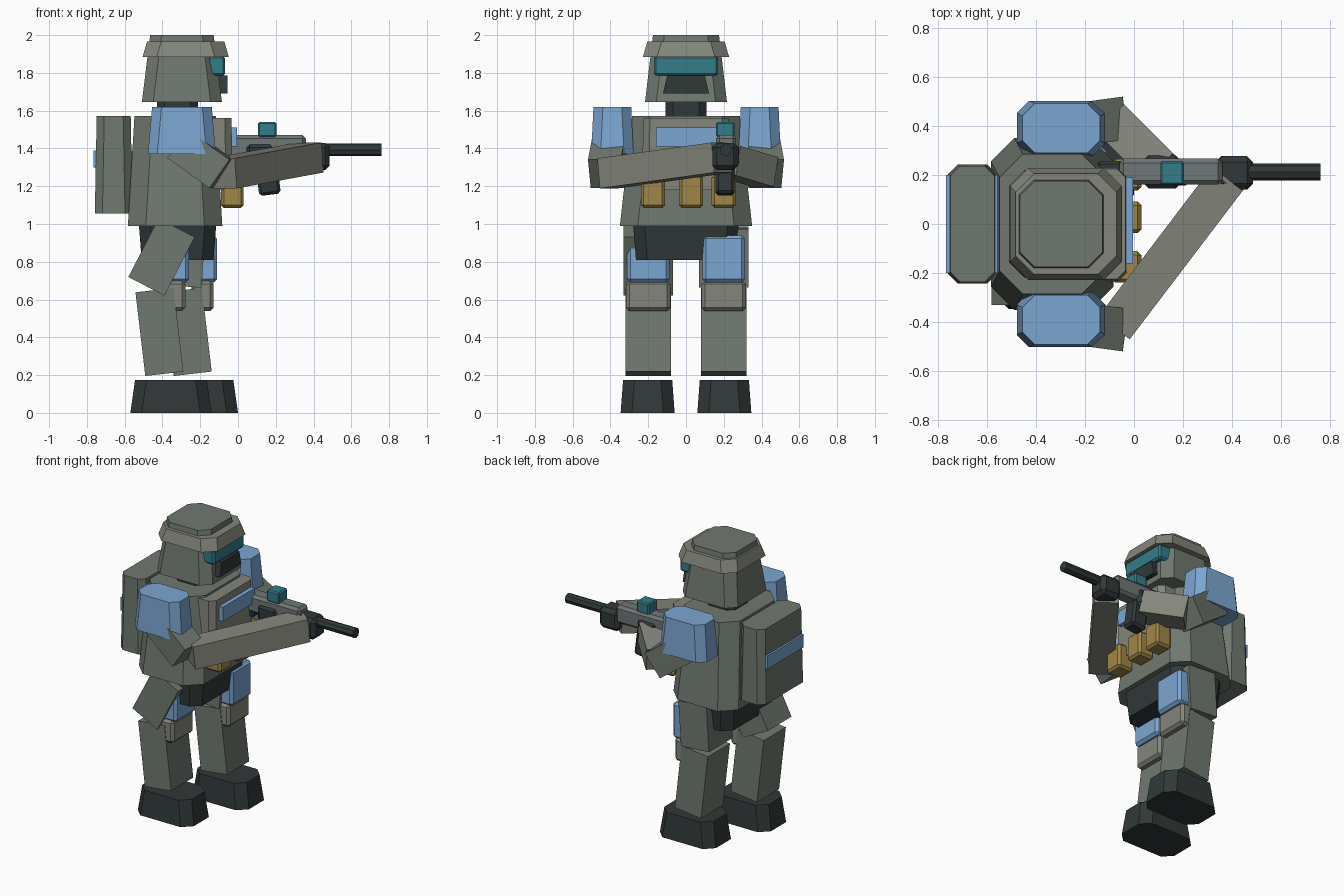
import bpy, bmesh
from mathutils import Vector

if "Cube" in bpy.data.objects:
    bpy.data.objects.remove(bpy.data.objects["Cube"])

COLOURS = {
    "grey": (0.16, 0.19, 0.16), "light": (0.23, 0.24, 0.20), "dark": (0.03, 0.04, 0.04),
    "blue": (0.20, 0.38, 0.64), "teal": (0.035, 0.20, 0.25), "amber": (0.35, 0.24, 0.065),
    "metal": (0.16, 0.18, 0.18),
}
MATS = {}
for key, rgb in COLOURS.items():
    MATS[key] = bpy.data.materials.new(key)
    MATS[key].diffuse_color = (*rgb, 1)


def loft(name, rings, colour):
    """Closed solid through rings of equal point count."""
    bm = bmesh.new()
    loops = [[bm.verts.new(p) for p in ring] for ring in rings]
    n = len(loops[0])
    for a, b in zip(loops, loops[1:]):
        for i in range(n):
            j = (i + 1) % n
            bm.faces.new((a[i], a[j], b[j], b[i]))
    bm.faces.new(loops[0][::-1])
    bm.faces.new(loops[-1])
    bmesh.ops.recalc_face_normals(bm, faces=bm.faces)
    me = bpy.data.meshes.new(name)
    bm.to_mesh(me)
    bm.free()
    ob = bpy.data.objects.new(name, me)
    me.materials.append(MATS[colour])
    bpy.context.collection.objects.link(ob)
    return ob


def octagon(cx, cy, hx, hy, z, c):
    """Rectangle with chamfered corners at height z."""
    pts = [(hx, hy - c), (hx - c, hy), (c - hx, hy), (-hx, hy - c),
           (-hx, c - hy), (c - hx, -hy), (hx - c, -hy), (hx, c - hy)]
    return [(cx + x, cy + y, z) for x, y in pts]


def block(name, cx, cy, z0, z1, low, high, c, colour):
    """Tapered chamfered block; low and high are half sizes in x and y."""
    return loft(name, [octagon(cx, cy, *low, z0, c), octagon(cx, cy, *high, z1, c)], colour)


def box(name, xs, ys, zs, colour, bevel=0.012):
    rings = [[(xs[0], ys[0], z), (xs[1], ys[0], z), (xs[1], ys[1], z), (xs[0], ys[1], z)] for z in zs]
    ob = loft(name, rings, colour)
    if bevel:
        mod = ob.modifiers.new("bevel", "BEVEL")
        mod.width = bevel
        mod.segments = 1
    return ob


def limb(name, a, b, width, height, colour):
    """Square-ended bar from a to b."""
    a, b = Vector(a), Vector(b)
    d = (b - a).normalized()
    side = d.cross(Vector((0, 0, 1))).normalized()
    up = side.cross(d)
    rings = [[p + side * sx * width / 2 + up * sz * height / 2
              for sx, sz in ((-1, -1), (1, -1), (1, 1), (-1, 1))] for p in (a, b)]
    return loft(name, rings, colour)


# Helmet, face and neck
block("helmet", -0.297, 0, 1.645, 2.0, (0.212, 0.217), (0.168, 0.175), 0.06, "grey")
block("helmet_brim", -0.277, 0, 1.885, 1.965, (0.228, 0.228), (0.205, 0.205), 0.075, "light")
box("visor", (-0.16, -0.068), (-0.17, 0.17), (1.785, 1.89), "teal")
loft("face_mask", [[(-0.16, -w, z), (-0.055, -w, z), (-0.06, w, z), (-0.16, w, z)]
                   for z, w in ((1.69, 0.122), (1.785, 0.10))], "dark")
block("neck", -0.32, 0, 1.55, 1.66, (0.108, 0.108), (0.108, 0.108), 0.04, "dark")

# Torso, chest plate and pouches
block("torso", -0.333, 0, 0.99, 1.573, (0.25, 0.35), (0.215, 0.285), 0.095, "grey")
block("chest_plate", -0.11, 0, 1.18, 1.56, (0.08, 0.235), (0.076, 0.225), 0.035, "light")
box("chest_stripe", (-0.05, -0.004), (-0.16, 0.19), (1.41, 1.51), "blue", 0)
for y in (-0.175, 0.027, 0.2):
    box("pouch", (-0.09, 0.03), (y - 0.064, y + 0.064), (1.085, 1.26), "amber", 0.015)
block("pelvis", -0.32, 0, 0.81, 1.0, (0.19, 0.265), (0.205, 0.28), 0.06, "dark")

# Backpack with stripe
block("backpack", -0.658, 0, 1.055, 1.573, (0.1, 0.243), (0.09, 0.237), 0.04, "grey")
box("backpack_stripe", (-0.765, -0.555), (-0.2, 0.2), (1.30, 1.39), "blue", 0)

# Shoulders and upper arms
for s in (-1, 1):
    block("shoulder_pad", -0.297, s * 0.39, 1.37, 1.62, (0.18, 0.112), (0.158, 0.1), 0.05, "blue")
    limb("upper_arm", (-0.31, s * 0.395, 1.425), (-0.087, s * 0.425, 1.265), 0.175, 0.185, "grey")

# Forearms and gloves
limb("front_forearm", (-0.075, -0.415, 1.268), (0.385, 0.19, 1.352), 0.158, 0.16, "light")
limb("rear_forearm", (-0.085, 0.42, 1.275), (0.115, 0.22, 1.335), 0.16, 0.16, "light")
box("front_glove", (0.33, 0.485), (0.14, 0.277), (1.285, 1.43), "dark", 0.025)
box("rear_glove", (0.035, 0.195), (0.145, 0.28), (1.30, 1.43), "dark", 0.025)

# Rifle
box("rifle_body", (-0.06, 0.36), (0.16, 0.266), (1.345, 1.47), "metal", 0.018)
box("rifle_stock", (-0.15, 0.0), (0.17, 0.256), (1.31, 1.44), "dark")
grip = limb("rifle_magazine", (0.145, 0.207, 1.35), (0.17, 0.207, 1.155), 0.1, 0.115, "dark")
grip.modifiers.new("bevel", "BEVEL").width = 0.015
grip.modifiers["bevel"].segments = 1
box("rifle_sight", (0.107, 0.203), (0.16, 0.256), (1.46, 1.54), "teal", 0.008)
bpy.ops.mesh.primitive_cylinder_add(vertices=8, radius=0.034, depth=0.42,
                                    location=(0.55, 0.212, 1.393), rotation=(0, 1.5708, 0))
barrel = bpy.context.object
barrel.name = "rifle_barrel"
barrel.data.materials.append(MATS["dark"])

# Legs: side, hip x, knee x, ankle x, boot centre x
for s, hip, knee, ankle, boot in ((-1, -0.325, -0.485, -0.39, -0.355), (1, -0.28, -0.30, -0.24, -0.215)):
    y = s * 0.2
    shin = ankle - 0.052
    limb("thigh", (hip, y, 0.98), (knee, y, 0.67), 0.26, 0.215, "grey")
    limb("shin", (shin, y, 0.65), (ankle, y, 0.207), 0.243, 0.203, "grey")
    pad = shin + 0.135
    box("thigh_pad", (pad - 0.055, pad + 0.047), (y - 0.112, y + 0.112), (0.69, 0.94), "blue", 0.018)
    box("knee_pad", (pad - 0.09, pad + 0.028), (y - 0.118, y + 0.118), (0.54, 0.70), "light", 0.018)
    block("boot", boot, s * 0.203, 0, 0.175, (0.215, 0.143), (0.19, 0.13), 0.06, "dark")

for m in bpy.data.materials:
    if m.users and not m.is_grease_pencil:
        m.use_nodes = True
        m.node_tree.nodes["Principled BSDF"].inputs["Base Color"].default_value = m.diffuse_color
